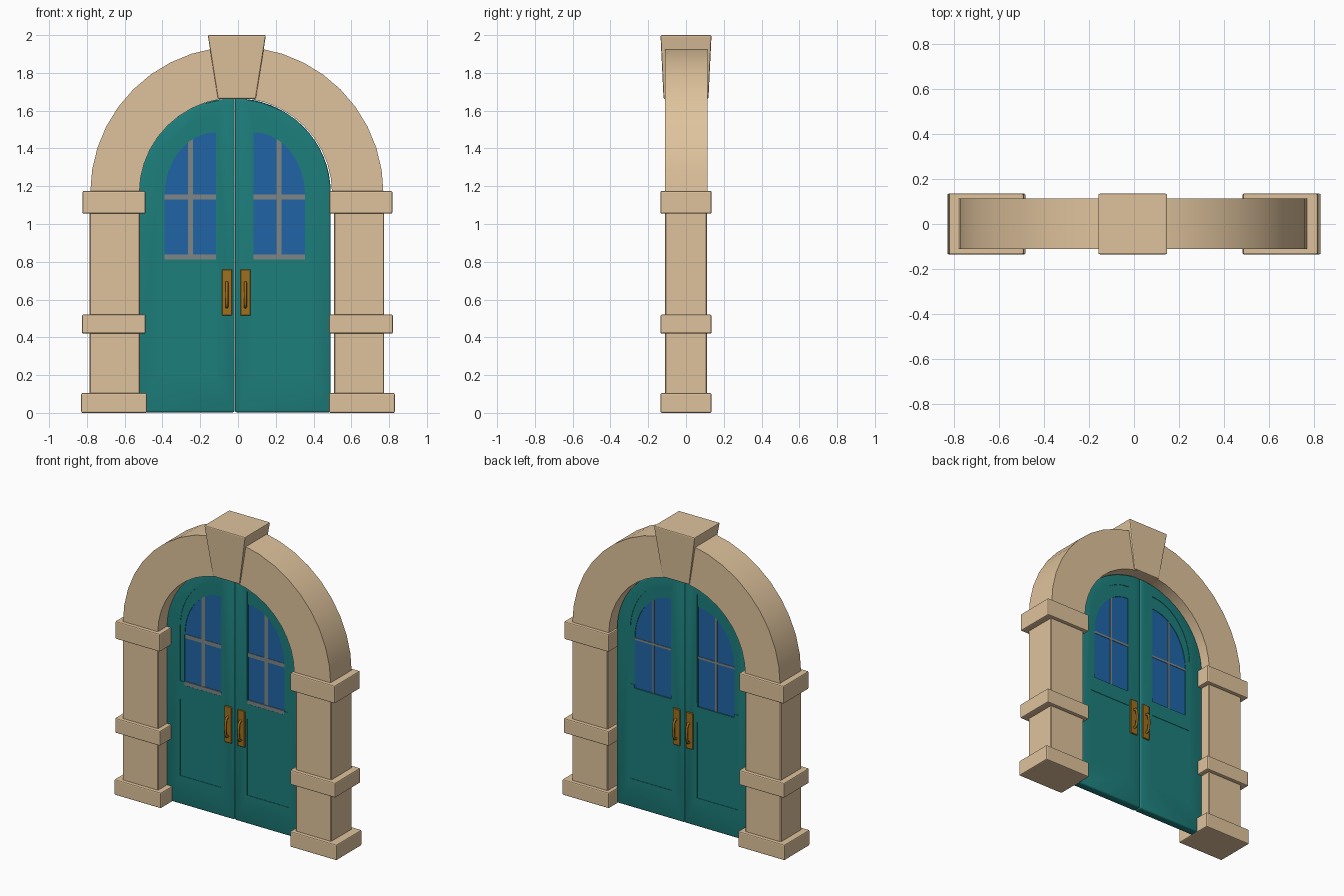
import bpy, bmesh, math

if "Cube" in bpy.data.objects:
    bpy.data.objects.remove(bpy.data.objects["Cube"])

def material(name, rgb):
    m = bpy.data.materials.new(name)
    m.diffuse_color = (*rgb, 1)
    m.use_nodes = True
    m.node_tree.nodes["Principled BSDF"].inputs["Base Color"].default_value = m.diffuse_color
    return m

STONE = material("tan_stone", (0.74, 0.545, 0.335))
TEAL = material("teal_paint", (0.012, 0.21, 0.2))
GLASS = material("blue_glass", (0.014, 0.13, 0.39))
GREY = material("grey_trim", (0.21, 0.24, 0.24))
BRASS = material("brass", (0.34, 0.16, 0.013))

def activate(ob):
    bpy.ops.object.select_all(action='DESELECT')
    ob.select_set(True)
    bpy.context.view_layer.objects.active = ob

def apply_mods(ob):
    activate(ob)
    for m in list(ob.modifiers):
        bpy.ops.object.modifier_apply(modifier=m.name)

def smooth(ob, angle=35):
    activate(ob)
    bpy.ops.object.shade_smooth_by_angle(angle=math.radians(angle))

def prism(name, pts, y0, y1, mat, bevel=0, segments=1, taper=None):
    """Extrude an x-z outline from y0 to y1."""
    bm = bmesh.new()
    front = [bm.verts.new((x, y0, z)) for x, z in pts]
    back = [bm.verts.new((x, y1, z)) for x, z in pts]
    bm.faces.new(front)
    bm.faces.new(back[::-1])
    n = len(pts)
    for i in range(n):
        j = (i + 1) % n
        bm.faces.new((front[i], back[i], back[j], front[j]))
    if taper:
        for v in bm.verts:
            v.co.y *= taper(v.co.z)
    bmesh.ops.recalc_face_normals(bm, faces=bm.faces)
    me = bpy.data.meshes.new(name)
    bm.to_mesh(me)
    bm.free()
    ob = bpy.data.objects.new(name, me)
    bpy.context.collection.objects.link(ob)
    me.materials.append(mat)
    if bevel:
        b = ob.modifiers.new("bevel", 'BEVEL')
        b.width, b.segments = bevel, segments
        b.limit_method, b.angle_limit = 'ANGLE', math.radians(40)
        apply_mods(ob)
    return ob

def rect(x0, x1, z0, z1):
    return [(x0, z0), (x1, z0), (x1, z1), (x0, z1)]

def arc(cx, cz, a, b, t0, t1, n):
    return [(cx + a * math.cos(t0 + (t1 - t0) * i / n),
             cz + b * math.sin(t0 + (t1 - t0) * i / n)) for i in range(n + 1)]

def quarter(inner, s, z0, zc, a, b, n=12):
    """Half-arch outline: straight inner side, quarter-ellipse outer side."""
    return [(inner, z0), (inner + s * a, z0)] + \
        [(inner + s * x, z) for x, z in arc(0, zc, a, b, 0, math.pi / 2, n)]

def cut(ob, name, pts, y0, y1):
    c = prism(name, pts, y0, y1, TEAL)
    c.hide_render = True
    m = ob.modifiers.new("cut", 'BOOLEAN')
    m.operation, m.solver, m.object = 'DIFFERENCE', 'EXACT', c
    apply_mods(ob)
    bpy.data.objects.remove(c)

# Stone piers with three collar blocks each
CX = -0.006
for s, side in ((-1, "left"), (1, "right")):
    def span(x0, x1, c):
        return sorted((c + s * x0, c + s * x1))
    prism(side + "_pier", rect(*span(0.514, 0.78, CX), 0.02, 1.17), -0.111, 0.111, STONE, 0.005)
    for nm, x0, x1, z0, z1, c in (("base", 0.482, 0.83, 0.0, 0.105, 0),
                                  ("middle_block", 0.486, 0.823, 0.42, 0.52, -0.003),
                                  ("capital", 0.487, 0.82, 1.055, 1.175, -0.003)):
        prism(f"{side}_{nm}", rect(*span(x0, x1, c), z0, z1), -0.135, 0.135, STONE, 0.007, 2)

# Round stone arch and keystone
outer = arc(CX, 1.165, 0.776, 0.774, 0, math.pi, 20)
inner = arc(-0.012, 1.165, 0.51, 0.503, math.pi, 0, 20)
smooth(prism("arch", outer + inner, -0.111, 0.113, STONE))
prism("keystone", [(CX - 0.1, 1.662), (CX + 0.1, 1.662), (CX + 0.154, 2.0), (CX - 0.154, 2.0)],
      -0.135, 0.135, STONE, 0.007, 2, taper=lambda z: 0.88 + 0.12 * (z - 1.662) / 0.338)

# Door leaves with windows, sunken panels and handles
DC, R = -0.017, 0.003               # door centre, panel depth
FRONT, BACK = -0.016, 0.042         # door faces
for s, side in ((-1, "left"), (1, "right")):
    leaf = prism(side + "_door_leaf", quarter(DC + s * 0.0005, s, 0.003, 1.17, 0.507, 0.495, 16),
                 FRONT, BACK, TEAL, 0.01, 3)
    xi = DC + s * 0.096
    for y0, y1 in ((-0.1, FRONT + R), (BACK - R, 0.1)):
        cut(leaf, "upper_panel_cutter", quarter(xi, s, 0.835, 1.2, 0.308, 0.37), y0, y1)
        cut(leaf, "lower_panel_cutter", rect(*sorted((xi, xi + s * 0.308)), 0.195, 0.71), y0, y1)
    xw = xi + s * 0.004
    cut(leaf, "window_cutter", quarter(xw, s, 0.812, 1.15, 0.272, 0.335), -0.2, 0.2)
    smooth(leaf, 30)
    prism(side + "_glass", quarter(xw, s, 0.805, 1.15, 0.279, 0.341),
          FRONT + R + 0.004, BACK - R - 0.004, GLASS)

    # Window bars on both faces (slimmer behind) and front sill
    xm = xw + s * 0.135
    for face, w, y0, y1 in (("front", 0.013, FRONT + R + 0.001, 0.01),
                            ("back", 0.007, 0.02, BACK - R - 0.001)):
        prism(f"{side}_{face}_upright_bar", rect(xm - w, xm + w, 0.805, 1.455), y0, y1, GREY)
        prism(f"{side}_{face}_cross_bar",
              rect(*sorted((xw - s * 0.005, xw + s * 0.277)), 1.143 - w, 1.143 + w), y0, y1, GREY)
    prism(side + "_window_sill", rect(*sorted((xw, xw + s * 0.272)), 0.811, 0.838),
          FRONT + 0.001, 0.01, GREY)

    # Handle plate and bent pull on both faces
    xh = -0.01 + s * 0.049
    for f, face, ys in ((-1, "front", FRONT), (1, "back", BACK)):
        y0, y1 = sorted((ys - f * 0.01, ys + f * 0.008))
        prism(f"{side}_{face}_handle_plate", rect(xh - 0.027, xh + 0.027, 0.515, 0.76),
              y0, y1, BRASS, 0.003)
        cu = bpy.data.curves.new("pull", 'CURVE')
        cu.dimensions, cu.bevel_depth, cu.bevel_resolution = '3D', 0.008, 2
        cu.use_fill_caps = True
        sp = cu.splines.new('POLY')
        path = [(0.0, 0.56), (0.022, 0.562), (0.032, 0.58), (0.036, 0.625),
                (0.032, 0.67), (0.022, 0.688), (0.0, 0.69)]
        sp.points.add(len(path) - 1)
        for p, (d, z) in zip(sp.points, path):
            p.co = (xh, ys + f * d, z, 1)
        pull = bpy.data.objects.new(f"{side}_{face}_handle_pull", cu)
        bpy.context.collection.objects.link(pull)
        cu.materials.append(BRASS)
        activate(pull)
        bpy.ops.object.convert(target='MESH')
        smooth(bpy.context.view_layer.objects.active, 60)
